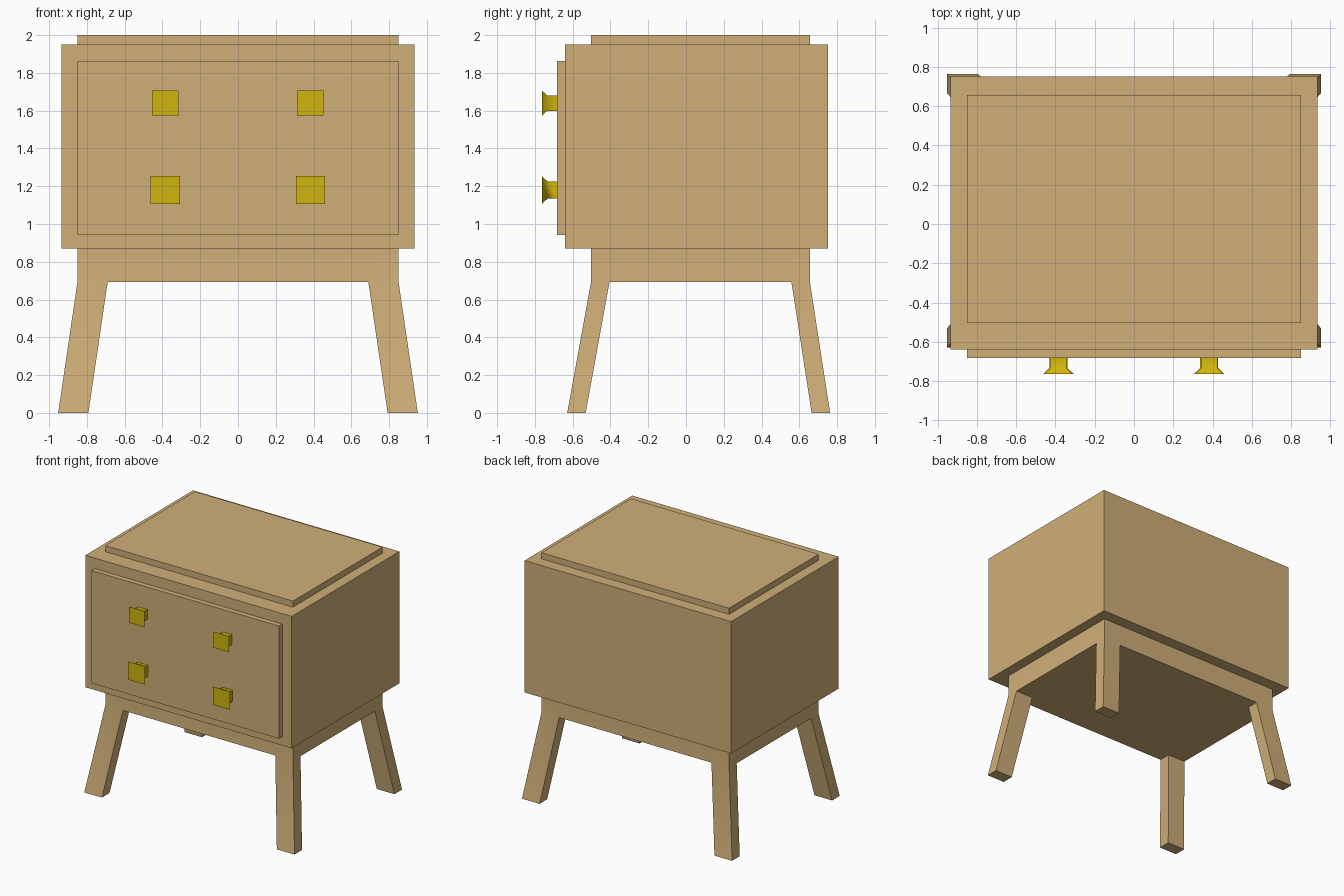
import bpy, bmesh, math
from mathutils import Vector

if "Cube" in bpy.data.objects:
    bpy.data.objects.remove(bpy.data.objects["Cube"])


def material(name, rgb):
    m = bpy.data.materials.new(name)
    m.diffuse_color = (*rgb, 1)
    m.use_nodes = True
    m.node_tree.nodes["Principled BSDF"].inputs["Base Color"].default_value = m.diffuse_color
    return m


wood = material("light wood", (0.63, 0.43, 0.19))
gold = material("brass yellow", (0.63, 0.46, 0.004))


def finish(name, bm, mat, smooth=None):
    bmesh.ops.recalc_face_normals(bm, faces=bm.faces)
    mesh = bpy.data.meshes.new(name)
    bm.to_mesh(mesh)
    bm.free()
    mesh.materials.append(mat)
    ob = bpy.data.objects.new(name, mesh)
    bpy.context.collection.objects.link(ob)
    if smooth:
        bpy.ops.object.select_all(action='DESELECT')
        ob.select_set(True)
        bpy.context.view_layer.objects.active = ob
        bpy.ops.object.shade_smooth_by_angle(angle=math.radians(smooth))
    return ob


def box_bm(lo, hi):
    bm = bmesh.new()
    bmesh.ops.create_cube(bm, size=1)
    for v in bm.verts:
        v.co = Vector([l + (c + 0.5) * (h - l) for l, h, c in zip(lo, hi, v.co)])
    return bm


# cabinet body, raised top and drawer front
finish("cabinet_body", box_bm((-0.935, -0.64, 0.87), (0.935, 0.752, 1.95)), wood)
finish("top_panel", box_bm((-0.85, -0.503, 1.95), (0.85, 0.656, 2.0)), wood)
finish("drawer_front", box_bm((-0.85, -0.682, 0.942), (0.85, -0.64, 1.864)), wood)

# base frame: bottom cut into a 3x3 grid, corners pulled down as splayed legs
bm = box_bm((-0.85, -0.503, 0.693), (0.85, 0.656, 0.87))
for co, no in (((-0.69, 0, 0), (1, 0, 0)), ((0.69, 0, 0), (1, 0, 0)),
               ((0, -0.405, 0), (0, 1, 0)), ((0, 0.558, 0), (0, 1, 0))):
    bmesh.ops.bisect_plane(bm, geom=bm.verts[:] + bm.edges[:] + bm.faces[:],
                           plane_co=co, plane_no=no)
bm.normal_update()
corners = []
for f in bm.faces:
    c = f.calc_center_median()
    if f.normal.z < -0.9 and abs(c.x) > 0.7 and (c.y < -0.41 or c.y > 0.56):
        corners.append(f)
for f in bmesh.ops.extrude_discrete_faces(bm, faces=corners)["faces"]:
    c = f.calc_center_median()
    dx = math.copysign(0.102, c.x)
    dy = -0.126 if c.y < 0 else 0.107
    for v in f.verts:
        v.co += Vector((dx, dy, -0.693))
finish("base_and_legs", bm, wood, 30)


# square flared knobs: (y, size scale) rings joined along the stem
def knob(name, x, z, stem, head_x, head_z):
    bm = bmesh.new()
    rings = []
    for y, hx, hz in ((-0.682, stem, stem), (-0.734, stem, stem), (-0.763, head_x, head_z)):
        rings.append([bm.verts.new((x + sx * hx, y, z + sz * hz))
                      for sx, sz in ((-1, -1), (1, -1), (1, 1), (-1, 1))])
    for a, b in zip(rings, rings[1:]):
        for i in range(4):
            j = (i + 1) % 4
            bm.faces.new((a[i], a[j], b[j], b[i]))
    bm.faces.new(rings[0])
    bm.faces.new(rings[-1])
    finish(name, bm, gold, 60)


for side, x in (("left", -0.385), ("right", 0.383)):
    knob("upper_knob_" + side, x, 1.64, 0.041, 0.07, 0.066)
    knob("lower_knob_" + side, x, 1.18, 0.046, 0.077, 0.074)
